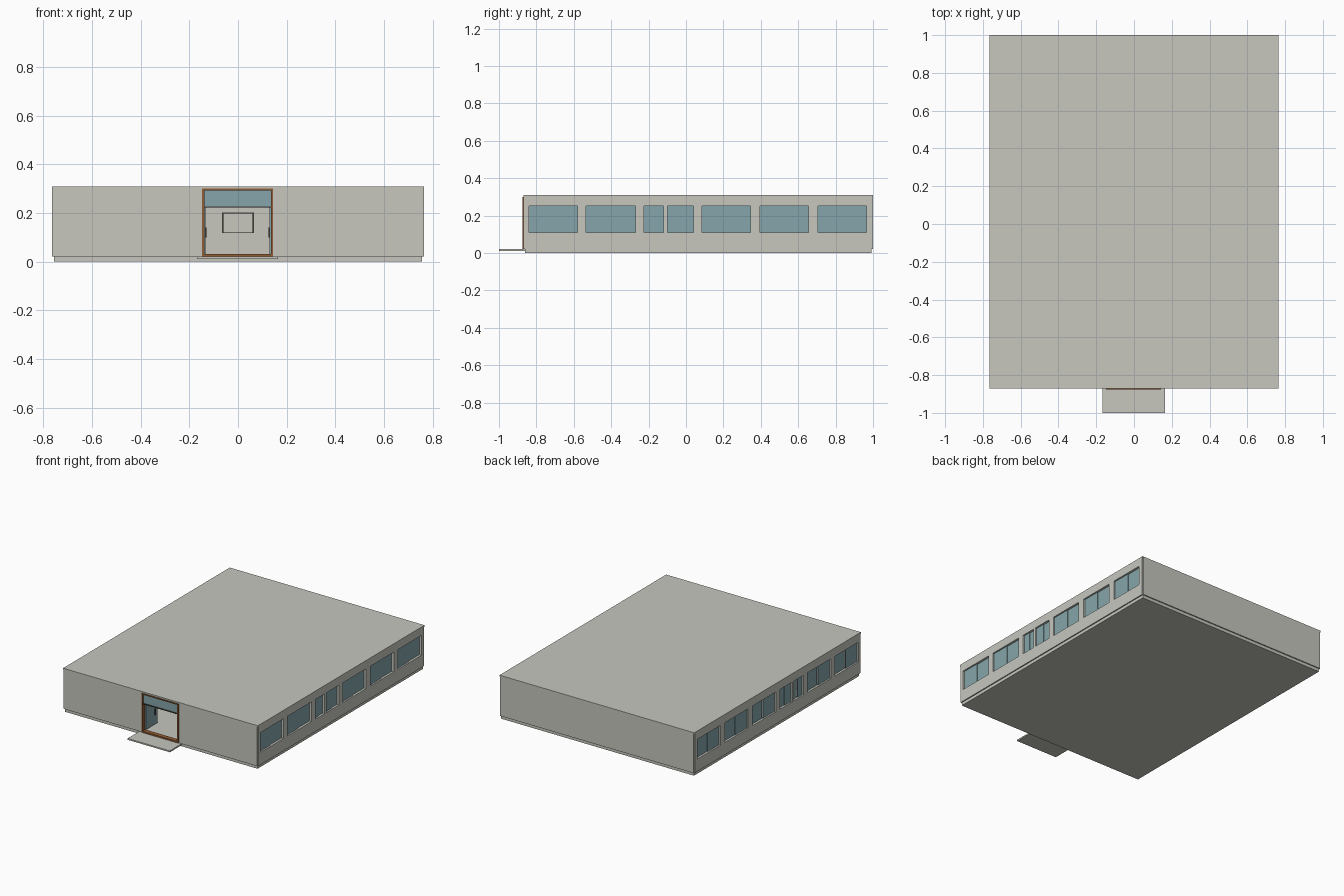
import bpy, bmesh
from mathutils import Matrix, Vector

if "Cube" in bpy.data.objects:
    bpy.data.objects.remove(bpy.data.objects["Cube"])


def material(name, rgb):
    m = bpy.data.materials.new(name)
    m.diffuse_color = (*rgb, 1)
    m.use_nodes = True
    m.node_tree.nodes["Principled BSDF"].inputs["Base Color"].default_value = m.diffuse_color
    return m


CONCRETE = material("pale concrete", (0.57, 0.57, 0.52))
GLASS = material("blue grey glass", (0.235, 0.375, 0.405))
WOOD = material("brown wood", (0.28, 0.11, 0.035))
DARK = material("dark metal", (0.06, 0.045, 0.035))


def boxes(name, mat, *bounds):
    """One object made from boxes given as (x0, x1, y0, y1, z0, z1)."""
    bm = bmesh.new()
    for x0, x1, y0, y1, z0, z1 in bounds:
        centre = Vector((x0 + x1, y0 + y1, z0 + z1)) / 2
        size = Matrix.Diagonal((x1 - x0, y1 - y0, z1 - z0, 1))
        bmesh.ops.create_cube(bm, size=1, matrix=Matrix.Translation(centre) @ size)
    me = bpy.data.meshes.new(name)
    bm.to_mesh(me)
    bm.free()
    me.materials.append(mat)
    ob = bpy.data.objects.new(name, me)
    bpy.context.collection.objects.link(ob)
    return ob


def cut(ob, *bounds):
    """Subtract each box from ob."""
    for b in bounds:
        cutter = boxes("cutter", CONCRETE, b)
        cutter.hide_render = True
        mod = ob.modifiers.new("cut", 'BOOLEAN')
        mod.operation = 'DIFFERENCE'
        mod.solver = 'EXACT'
        mod.object = cutter
        bpy.context.view_layer.objects.active = ob
        bpy.ops.object.modifier_apply(modifier=mod.name)
        bpy.data.objects.remove(cutter)


W = 0.765                      # half width
FRONT, BACK = -0.87, 1.0
FLOOR, EAVE, TOP = 0.022, 0.30, 0.31
SILL, HEAD = 0.11, 0.25
WINDOWS = [(-0.84, -0.58), (-0.535, -0.27), (-0.225, -0.12), (-0.10, 0.04),
           (0.085, 0.345), (0.395, 0.655), (0.705, 0.965)]
DOOR = (-0.145, 0.142, FRONT - 0.05, FRONT + 0.05, FLOOR, EAVE)

# plinth, entrance step and flat roof
boxes("plinth", CONCRETE, (-W + 0.008, W - 0.008, FRONT + 0.008, BACK - 0.008, 0, FLOOR))
boxes("entrance_step", CONCRETE, (-0.167, 0.165, -1.0, FRONT + 0.01, 0.011, FLOOR - 0.001))
boxes("roof", CONCRETE, (-W, W, FRONT, BACK, EAVE, TOP))

# hollow wall shell with window openings through both sides
walls = boxes("walls", CONCRETE, (-W, W, FRONT + 0.006, BACK - 0.006, FLOOR, EAVE))
cut(walls, (-W + 0.025, W - 0.025, FRONT + 0.026, BACK - 0.026, -0.1, 0.4), DOOR,
    *[(-1, 1, y0, y1, SILL, HEAD) for y0, y1 in WINDOWS])

# slightly narrower cladding on front and back
front = boxes("front_cladding", CONCRETE, (-W + 0.006, W - 0.006, FRONT, FRONT + 0.006, FLOOR, EAVE))
cut(front, DOOR)
boxes("back_cladding", CONCRETE, (-W + 0.006, W - 0.006, BACK - 0.006, BACK, FLOOR, EAVE))

# sliding window panes, one of each pair set deeper
panes = []
for y0, y1 in WINDOWS:
    mid = (y0 + y1) / 2
    for a, b, x in ((y0, mid, 0.750), (mid, y1, 0.745)):
        for s in (-1, 1):
            xs = sorted((s * x, s * (x + 0.004)))
            panes.append((*xs, a, b, SILL, HEAD))
boxes("window_panes", GLASS, *panes)

# door frame and glass transom
f0, f1 = FRONT - 0.005, FRONT + 0.026
boxes("door_frame", WOOD,
      (-0.147, -0.138, f0, f1, FLOOR, EAVE), (0.135, 0.144, f0, f1, FLOOR, EAVE),
      (-0.138, 0.135, f0, f1, 0.292, EAVE), (-0.138, 0.135, f0, f1, FLOOR, 0.032))
boxes("transom_rail", DARK, (-0.138, 0.135, FRONT, f1, 0.222, 0.227))
boxes("transom_glass", GLASS, (-0.138, 0.135, FRONT + 0.006, FRONT + 0.012, 0.227, 0.292))

# glass door leaves standing open inward, with handles
boxes("door_leaves", GLASS,
      (-0.138, -0.133, f1, f1 + 0.13, 0.032, 0.222),
      (0.130, 0.135, f1, f1 + 0.13, 0.032, 0.222))
boxes("door_handles", DARK,
      (-0.133, -0.129, f1 + 0.10, f1 + 0.11, 0.10, 0.14),
      (0.126, 0.130, f1 + 0.10, f1 + 0.11, 0.10, 0.14))

# inner partition with a framed serving hatch
P = -0.45
partition = boxes("inner_partition", CONCRETE, (-W + 0.025, W - 0.025, P, P + 0.02, FLOOR, EAVE))
cut(partition, (-0.06, 0.06, P - 0.1, P + 0.1, 0.12, 0.20))
boxes("hatch_frame", DARK,
      (-0.065, -0.06, P - 0.004, P + 0.02, 0.117, 0.203), (0.06, 0.065, P - 0.004, P + 0.02, 0.117, 0.203),
      (-0.06, 0.06, P - 0.004, P + 0.02, 0.117, 0.121), (-0.06, 0.06, P - 0.004, P + 0.02, 0.199, 0.203))
